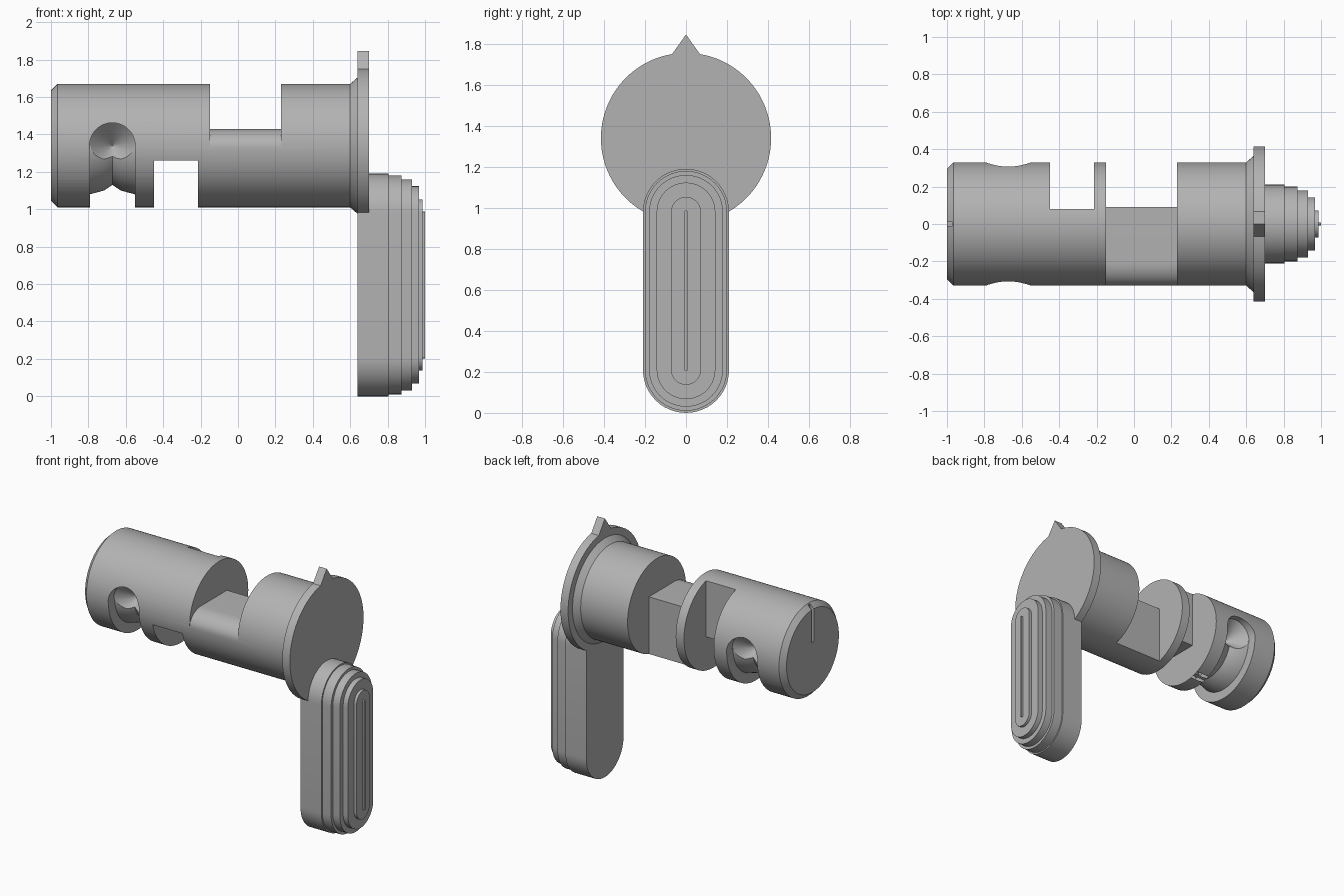
import bpy, bmesh
from math import sin, cos, pi, radians

AXIS_Z = 1.34      # height of the shaft axis
DETENT_X = -0.672

if "Cube" in bpy.data.objects:
    bpy.data.objects.remove(bpy.data.objects["Cube"])

grey = bpy.data.materials.new("steel grey")
grey.use_nodes = True
colour = (0.45, 0.45, 0.45, 1)
grey.diffuse_color = colour
grey.node_tree.nodes["Principled BSDF"].inputs["Base Color"].default_value = colour


def loft(name, rings):
    """Solid through a list of equal-length rings, capped at both ends."""
    bm = bmesh.new()
    rows = [[bm.verts.new(p) for p in ring] for ring in rings]
    n = len(rows[0])
    for a, b in zip(rows, rows[1:]):
        for i in range(n):
            j = (i + 1) % n
            bm.faces.new((a[i], a[j], b[j], b[i]))
    bm.faces.new(rows[0])
    bm.faces.new(rows[-1])
    bmesh.ops.recalc_face_normals(bm, faces=bm.faces)
    mesh = bpy.data.meshes.new(name)
    bm.to_mesh(mesh)
    bm.free()
    mesh.materials.append(grey)
    obj = bpy.data.objects.new(name, mesh)
    bpy.context.collection.objects.link(obj)
    return obj


def arc(cy, cz, r, a0, a1, n, rz=None):
    rz = rz or r
    return [(cy + r * cos(a0 + (a1 - a0) * i / n),
             cz + rz * sin(a0 + (a1 - a0) * i / n)) for i in range(n + 1)]


def prism(name, outline, x0, x1):
    """Extrude a (y, z) outline, z measured from the shaft axis, along x."""
    return loft(name, [[(x, y, AXIS_Z + z) for y, z in outline] for x in (x0, x1)])


def select(obj):
    bpy.ops.object.select_all(action='DESELECT')
    obj.select_set(True)
    bpy.context.view_layer.objects.active = obj


def cut(obj, cutter):
    mod = obj.modifiers.new("cut", 'BOOLEAN')
    mod.operation, mod.solver, mod.object = 'DIFFERENCE', 'EXACT', cutter
    select(obj)
    bpy.ops.object.modifier_apply(modifier=mod.name)
    bpy.data.objects.remove(cutter)


def smooth(obj):
    select(obj)
    bpy.ops.object.shade_smooth_by_angle(angle=radians(25))


# Shaft with chamfered end and flared collar
shaft_profile = [(-1, 0.295), (-0.965, 0.33), (0.6, 0.33), (0.64, 0.365), (0.66, 0.365)]
shaft = loft("shaft", [[(x, y, AXIS_Z + z) for y, z in arc(0, 0, r, 0, 2 * pi, 96)[:-1]]
                       for x, r in shaft_profile])

# Wide relief: flat top with a rounded front shoulder, flat back
relief = [(0.09, -0.5), (0.09, 0.09)] + arc(-0.2, -0.01, 0.13, pi / 2, pi, 10, 0.1)
relief += [(-0.5, -0.01), (-0.5, 0.5), (0.5, 0.5), (0.5, -0.5)]
cut(shaft, prism("relief_cutter", relief, -0.15, 0.23))

# Narrow relief: open at the bottom and back
notch = [(0.08, 0.5), (0.08, -0.08), (-0.5, -0.08), (-0.5, -0.5), (0.5, -0.5), (0.5, 0.5)]
cut(shaft, prism("notch_cutter", notch, -0.45, -0.215))

# Detent track around the underside
track = [(-0.12, 0.4), (-0.12, 0.26), (-0.045, 0.24), (0, 0.21),
         (0.045, 0.24), (0.12, 0.26), (0.12, 0.4)]
angles = [pi + pi * i / 48 for i in range(49)]
cut(shaft, loft("track_cutter", [[(DETENT_X + dx, r * cos(a), AXIS_Z + r * sin(a))
                                  for dx, r in track] for a in angles]))

# Conical detent pockets at the front and back
for side in (-1, 1):
    pocket = [(0.4, 0.122), (0.265, 0.122), (0.15, 0.003)]
    cut(shaft, loft("pocket_cutter", [[(DETENT_X + u, side * y, AXIS_Z + v)
                                       for u, v in arc(0, 0, r, 0, 2 * pi, 48)[:-1]]
                                      for y, r in pocket]))

# Index mark on the end face
mark = [(-0.012, 0.06), (0.012, 0.06), (0.012, 0.4), (-0.012, 0.4)]
cut(shaft, prism("mark_cutter", mark, -1.1, -0.97))
smooth(shaft)

# Flange disc with pointed indicator
half = 0.165
flange = arc(0, 0, 0.415, pi / 2 + half, 2.5 * pi - half, 96) + [(0, 0.505)]
smooth(prism("flange_pointer", flange, 0.64, 0.7))

# Lever: stepped stadium-shaped tiers
tiers = [(0.64, 0.805, 0.21), (0.805, 0.875, 0.2), (0.875, 0.93, 0.18),
         (0.93, 0.967, 0.143), (0.967, 0.987, 0.073), (0.987, 1.0, 0.007)]
rings = []
for x0, x1, r in tiers:
    outline = arc(0, 0.98, r, 0, pi, 24) + arc(0, 0.21, r, pi, 2 * pi, 24)
    rings += [[(x, y, z) for y, z in outline] for x in (x0, x1)]
smooth(loft("lever", rings))
